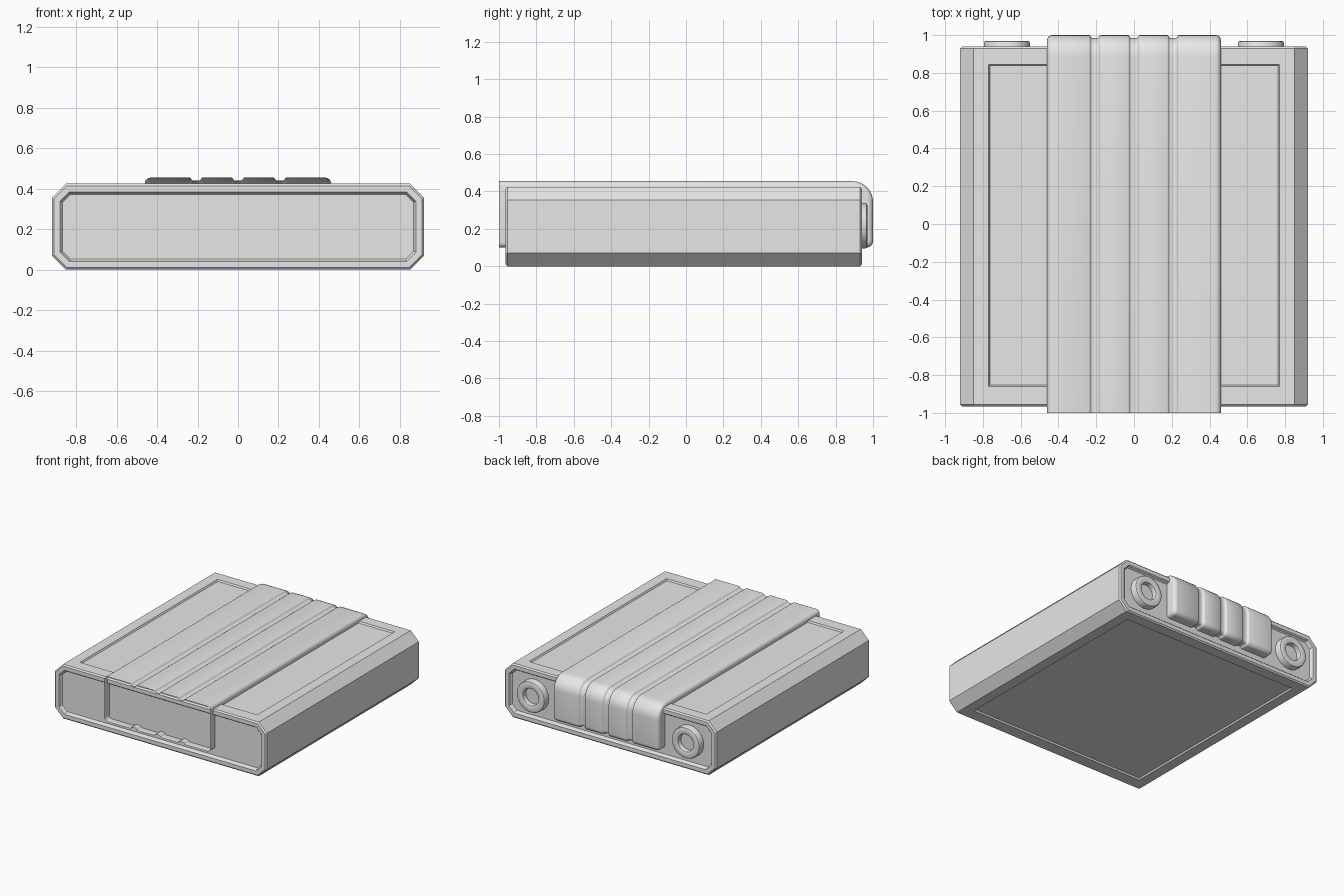
import bpy, bmesh, math

if "Cube" in bpy.data.objects:
    bpy.data.objects.remove(bpy.data.objects["Cube"], do_unlink=True)

grey = bpy.data.materials.new("plain_grey")
grey.use_nodes = True
grey.diffuse_color = (0.8, 0.8, 0.8, 1)
grey.node_tree.nodes["Principled BSDF"].inputs["Base Color"].default_value = (0.8, 0.8, 0.8, 1)


def finish(bm, name, angle):
    mesh = bpy.data.meshes.new(name)
    bm.to_mesh(mesh)
    bm.free()
    mesh.materials.append(grey)
    obj = bpy.data.objects.new(name, mesh)
    bpy.context.collection.objects.link(obj)
    bpy.ops.object.select_all(action='DESELECT')
    obj.select_set(True)
    bpy.context.view_layer.objects.active = obj
    bpy.ops.object.shade_smooth_by_angle(angle=math.radians(angle))
    return obj


def loft(bm, rows, closed):
    """Bridge successive rows of points with quads and return the vertex rows."""
    grid = [[bm.verts.new(p) for p in row] for row in rows]
    for a, b in zip(grid, grid[1:]):
        n = len(a)
        for i in range(n if closed else n - 1):
            j = (i + 1) % n
            bm.faces.new((a[i], a[j], b[j], b[i]))
    return grid


# Main body: chamfered case with rimmed, recessed ends
def octagon(y, inset):
    hx, lo, hi = 0.92 - inset, inset, 0.425 - inset
    c = 0.07 - inset * (2 - math.sqrt(2))
    half = [(hx - c, lo), (hx, lo + c), (hx, hi - c), (hx - c, hi)]
    return [(x, y, z) for x, z in half] + [(-x, y, z) for x, z in reversed(half)]


bm = bmesh.new()
rim = [(0.025, 0.053), (0.02, 0.048), (0.004, 0.044), (0, 0.04), (0, 0.01), (0.01, 0)]
sections = [(-0.965 + d, i) for d, i in rim] + [(0.94 - d, i) for d, i in reversed(rim)]
rings = loft(bm, [octagon(y, i) for y, i in sections], True)
bm.faces.new(rings[0])
bm.faces.new(rings[-1])
bmesh.ops.recalc_face_normals(bm, faces=bm.faces)

# Sunken rectangular panels on the top and underside
for face in [f for f in bm.faces if abs(f.normal.z) > 0.99 and f.calc_area() > 1]:
    bmesh.ops.inset_individual(bm, faces=[face], thickness=0.08)
    for v in face.verts:
        v.co.x = math.copysign(0.77, v.co.x)
        v.co.y = 0.845 if v.co.y > 0 else -0.86
    side = 1 if face.normal.z > 0 else -1
    bmesh.ops.inset_individual(bm, faces=[face], thickness=0.01)
    for v in face.verts:
        v.co.z -= side * 0.012
finish(bm, "body", 30)


# Central strap: open-fronted ribbed shell wrapped over the back
def strap_row(x, d):
    pts = [(-1, 0.455 - d)]
    for r, top in ((0.11, True), (0.035, False)):
        cy, cz = 1 - r, (0.455 - r if top else 0.1 + r)
        start = math.pi / 2 if top else 0
        for k in range(9):
            a = start - k * math.pi / 16
            pts.append((cy + (r - d) * math.cos(a), cz + (r - d) * math.sin(a)))
    pts.append((-1, 0.1 + d))
    return [(x, y, z) for y, z in pts]


edge = 0.028
columns = []
for k in range(7):
    a = k * math.pi / 12
    columns.append((0.46 - edge + edge * math.sin(a), edge * (1 - math.cos(a))))
columns += [(-x, d) for x, d in columns]
groove = [(0.031, 0), (0.027, 0.002), (0.024, 0.006), (0.021, 0.012), (0.015, 0.015)]
for centre in (-0.207, 0, 0.207):
    for dx, d in groove:
        columns += [(centre - dx, d), (centre + dx, d)]

bm = bmesh.new()
rows = loft(bm, [strap_row(x, d) for x, d in sorted(columns)], False)
bm.faces.new(rows[0])
bm.faces.new(rows[-1])
bmesh.ops.recalc_face_normals(bm, faces=bm.faces)
finish(bm, "strap", 40)

# Round sockets on the back, one each side
profile = [(0.122, 0.90), (0.122, 0.957), (0.118, 0.966), (0.108, 0.97), (0.076, 0.97),
           (0.068, 0.966), (0.065, 0.958), (0.065, 0.93)]
sides = 40
for name, cx in (("left_socket", 0.673), ("right_socket", -0.673)):
    bm = bmesh.new()
    rows = [[(cx + r * math.cos(math.tau * k / sides), y, 0.217 + r * math.sin(math.tau * k / sides))
             for k in range(sides)] for r, y in profile]
    rings = loft(bm, rows, True)
    bm.faces.new(rings[0])
    bm.faces.new(rings[-1])
    bmesh.ops.recalc_face_normals(bm, faces=bm.faces)
    finish(bm, name, 40)
